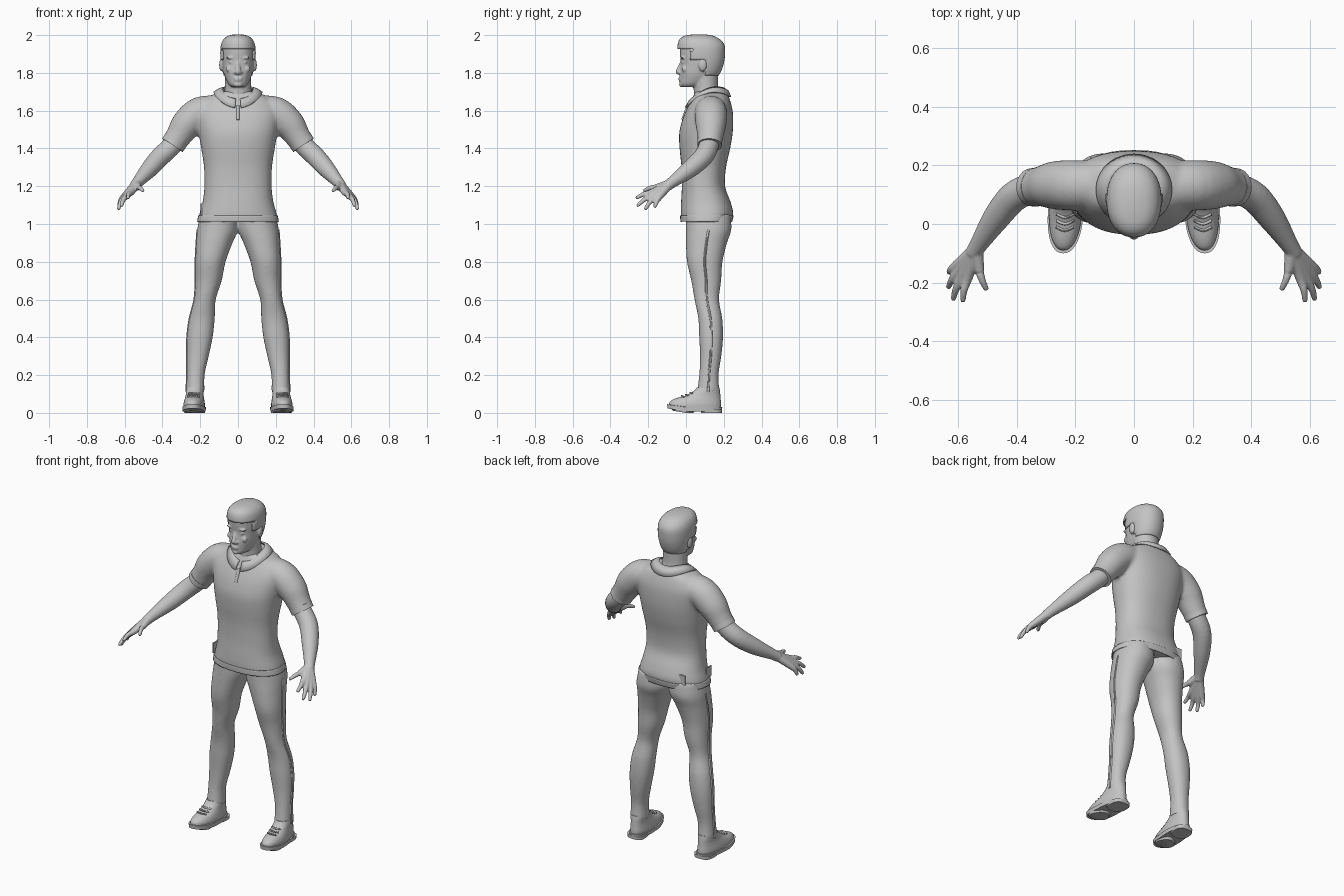
import bpy, bmesh, math
from mathutils import Vector

if "Cube" in bpy.data.objects:
    bpy.data.objects.remove(bpy.data.objects["Cube"], do_unlink=True)

grey = bpy.data.materials.new("plain grey")
grey.use_nodes = True
grey.diffuse_color = (0.55, 0.55, 0.55, 1)
grey.node_tree.nodes["Principled BSDF"].inputs["Base Color"].default_value = (0.55, 0.55, 0.55, 1)


def smooth_rows(rows, n=4):
    """Catmull-Rom interpolation of tuples."""
    out = []
    for i in range(len(rows) - 1):
        a, b, c, d = rows[max(i - 1, 0)], rows[i], rows[i + 1], rows[min(i + 2, len(rows) - 1)]
        for k in range(n):
            t = k / n
            out.append(tuple(
                q + t * (r - p) / 2 + t * t * (p - 2.5 * q + 2 * r - s / 2) + t ** 3 * (1.5 * (q - r) + (s - p) / 2)
                for p, q, r, s in zip(a, b, c, d)))
    return out + [rows[-1]]


def bridge(bm, rings, caps=True):
    loops = [[bm.verts.new(p) for p in ring] for ring in rings]
    n = len(loops[0])
    for a, b in zip(loops, loops[1:]):
        for i in range(n):
            bm.faces.new((a[i], a[(i + 1) % n], b[(i + 1) % n], b[i]))
    if caps:
        bm.faces.new(loops[0][::-1])
        bm.faces.new(loops[-1])


def loft(bm, rows, sides=40, power=2.0, caps=True, n=4):
    """Level rings from rows of (z, centre x, half width, front y, back y)."""
    rings = []
    for z, cx, hw, yf, yb in smooth_rows(rows, n):
        ring = []
        for i in range(sides):
            t = math.tau * i / sides
            c, s = math.cos(t), math.sin(t)
            e = 2 / power
            ring.append((cx + hw * math.copysign(abs(c) ** e, c),
                         (yf + yb) / 2 + (yb - yf) / 2 * math.copysign(abs(s) ** e, s), z))
        rings.append(ring)
    bridge(bm, rings, caps)


def tube(bm, rows, sides=16, n=4):
    """Round limb through rows of (x, y, z, radius)."""
    pts = smooth_rows(rows, n)
    rings = []
    for i, p in enumerate(pts):
        d = Vector(pts[min(i + 1, len(pts) - 1)][:3]) - Vector(pts[max(i - 1, 0)][:3])
        u = d.cross(Vector((0.2, 1, 0.1))).normalized()
        v = d.cross(u).normalized()
        rings.append([Vector(p[:3]) + p[3] * (u * math.cos(math.tau * k / sides) + v * math.sin(math.tau * k / sides))
                      for k in range(sides)])
    bridge(bm, rings)


def ball(bm, centre, radii):
    verts = bmesh.ops.create_uvsphere(bm, u_segments=20, v_segments=12, radius=1)["verts"]
    for v in verts:
        v.co = Vector(centre) + Vector([a * b for a, b in zip(v.co, radii)])


def box(bm, centre, size):
    verts = bmesh.ops.create_cube(bm, size=1)["verts"]
    for v in verts:
        v.co = Vector(centre) + Vector([a * b for a, b in zip(v.co, size)])


def finish(name, bm, mirror=False, voxel=0, relax=0, thick=0):
    bmesh.ops.recalc_face_normals(bm, faces=bm.faces)
    mesh = bpy.data.meshes.new(name)
    bm.to_mesh(mesh)
    bm.free()
    mesh.materials.append(grey)
    ob = bpy.data.objects.new(name, mesh)
    bpy.context.collection.objects.link(ob)
    bpy.ops.object.select_all(action="DESELECT")
    ob.select_set(True)
    bpy.context.view_layer.objects.active = ob
    bpy.ops.object.shade_smooth_by_angle(angle=math.radians(45))
    if mirror:
        ob.modifiers.new("Mirror", "MIRROR").use_mirror_merge = False
    if thick:
        m = ob.modifiers.new("Thickness", "SOLIDIFY")
        m.thickness, m.offset = thick, 0
    if voxel:
        m = ob.modifiers.new("Fuse", "REMESH")
        m.mode, m.voxel_size, m.use_smooth_shade = "VOXEL", voxel, True
    if relax:
        m = ob.modifiers.new("Relax", "SMOOTH")
        m.factor, m.iterations = 0.5, relax
    return ob


# Head, neck and facial features
skull = [(1.725, 0, .032, -.022, .06), (1.74, 0, .05, -.032, .1), (1.77, 0, .066, -.033, .15),
         (1.80, 0, .076, -.033, .175), (1.85, 0, .083, -.028, .192), (1.90, 0, .086, -.032, .198),
         (1.94, 0, .083, -.032, .195), (1.97, 0, .07, -.022, .172), (1.988, 0, .045, .005, .135),
         (1.995, 0, .015, .05, .09)]
bm = bmesh.new()
loft(bm, skull, power=2.2)
loft(bm, [(1.62, 0, .09, .05, .2), (1.67, 0, .076, .043, .185), (1.72, 0, .07, .04, .17), (1.79, 0, .07, .03, .17)])
tube(bm, [(0, -.018, 1.865, .009), (0, -.032, 1.83, .012), (0, -.04, 1.806, .015), (0, -.036, 1.795, .01)])
ball(bm, (0, -.032, 1.772), (.025, .009, .005))
ball(bm, (0, -.031, 1.761), (.021, .009, .006))
ball(bm, (0, -.024, 1.738), (.022, .013, .014))
for s in (-1, 1):
    ball(bm, (s * .015, -.034, 1.802), (.009, .011, .008))
    ball(bm, (s * .034, -.018, 1.857), (.014, .007, .006))
    ball(bm, (s * .036, -.018, 1.88), (.027, .012, .007))
    ball(bm, (s * .045, -.008, 1.82), (.02, .014, .018))
    ball(bm, (s * .088, .088, 1.842), (.012, .022, .034))
finish("head", bm, voxel=.005, relax=4)

# Short hair: a shell over the skull, trimmed along the hairline
bm = bmesh.new()
loft(bm, [(z + .005, x, w + .004, f - .009, b + .005) for z, x, w, f, b in skull], power=2.2)
trim = []
for f in bm.faces:
    c = f.calc_center_median()
    line = 1.925 if c.y < .03 else 1.87 if c.y < .1 else 1.79
    if c.z < line:
        trim.append(f)
bmesh.ops.delete(bm, geom=trim, context="FACES")
finish("hair", bm, thick=.008)

# Shirt body and short sleeves
body = [(1.015, 0, .212, -.025, .24), (1.06, 0, .203, -.028, .25), (1.12, 0, .187, -.026, .235),
        (1.2, 0, .178, -.022, .207), (1.3, 0, .18, -.024, .212), (1.4, 0, .195, -.034, .234),
        (1.48, 0, .208, -.036, .247), (1.55, 0, .22, -.02, .25), (1.6, 0, .222, .0, .247),
        (1.64, 0, .2, .02, .238), (1.67, 0, .165, .035, .228), (1.69, 0, .12, .043, .22),
        (1.703, 0, .085, .05, .21)]
bm = bmesh.new()
loft(bm, body, power=2.3)
for s in (-1, 1):
    tube(bm, [(s * .1, .13, 1.6, .08), (s * .2, .132, 1.588, .086), (s * .27, .132, 1.53, .082),
              (s * .31, .129, 1.472, .07), (s * .345, .125, 1.42, .063)], sides=28)
finish("shirt", bm, voxel=.01, relax=5)

# Sleeve bands
bm = bmesh.new()
tube(bm, [(.33, .126, 1.443, .066), (.347, .125, 1.417, .065)], sides=32)
finish("sleeve_bands", bm, mirror=True)

# Shirt hem
bm = bmesh.new()
loft(bm, [(1.012, 0, .214, -.027, .242), (1.045, 0, .208, -.029, .25)], power=2.3, caps=False)
finish("shirt_hem", bm, thick=.005)

# Fold-over collar, open at the front
bm = bmesh.new()
rows = []
for hw, yf, yb, base, tilt, dip in ((.08, .033, .197, 1.715, .03, .025), (.1, .02, .222, 1.712, .025, .032),
                                    (.128, -.004, .236, 1.694, .029, .05)):
    row = []
    for i in range(41):
        t = -math.pi / 2 + .12 + (math.tau - .24) * i / 40
        s = math.sin(t)
        row.append(bm.verts.new((hw * math.cos(t), (yf + yb) / 2 + (yb - yf) / 2 * s, base + tilt * s - dip * s * s)))
    rows.append(row)
for a, b in zip(rows, rows[1:]):
    for i in range(40):
        bm.faces.new((a[i], a[i + 1], b[i + 1], b[i]))
finish("collar", bm, thick=.008)

# Button placket, following the chest
bm = bmesh.new()
tube(bm, [(0, .012, 1.625, .009), (0, -.002, 1.59, .009), (0, -.017, 1.55, .009)])
finish("placket", bm)

# Small patches near the hem on the right side
bm = bmesh.new()
box(bm, (-.195, .063, 1.078), (.008, .05, .06))
box(bm, (-.125, .222, 1.07), (.05, .008, .06))
finish("hem_patches", bm)

# Bare arms and hands
bm = bmesh.new()
tube(bm, [(.29, .129, 1.5, .052), (.345, .122, 1.42, .052), (.41, .092, 1.357, .052), (.47, .02, 1.29, .046),
          (.528, -.068, 1.225, .031), (.548, -.1, 1.2, .028)], sides=24)
fingers = [((.566, -.18, 1.167), (.583, -.262, 1.138)), ((.586, -.18, 1.152), (.616, -.256, 1.098)),
           ((.6, -.165, 1.142), (.632, -.215, 1.08)), ((.605, -.142, 1.142), (.631, -.165, 1.09)),
           ((.528, -.15, 1.196), (.503, -.222, 1.176))]
for knuckle, tip in fingers:
    k, t = Vector(knuckle), Vector(tip)
    mid = k.lerp(t, .55) + Vector((.004, 0, .006))
    tube(bm, [(.538, -.085, 1.213, .024), (*k, .018), (*mid, .0125), (*t, .009), (*(t + (t - mid) * .1), .003)])
finish("arms", bm, mirror=True, voxel=.005, relax=3)

# Trousers: two legs that meet at the crotch
leg = [(.11, .226, .049, .058, .178), (.2, .224, .047, .07, .172), (.3, .213, .058, .074, .187),
       (.4, .202, .068, .07, .196), (.5, .19, .067, .065, .192), (.6, .175, .057, .045, .175),
       (.7, .156, .07, .028, .186), (.8, .146, .08, .005, .193), (.9, .125, .096, .0, .217),
       (.97, .108, .108, .0, .24), (1.05, .1, .1, .0, .235)]
bm = bmesh.new()
loft(bm, leg, power=2.15)
finish("trousers", bm, mirror=True, voxel=.01, relax=4)

# Raised outer side seams
bm = bmesh.new()
tube(bm, [(x + w - .003, (f + b) / 2, z, .007) for z, x, w, f, b in leg[:-1]], sides=8)
finish("side_seams", bm, mirror=True)

# Shoes: upper, sole, heel and laces
def shape_foot(bm):
    for v in bm.verts:
        v.co.x += .01 - .06 * v.co.y
        v.co.z += .16 * max(0, -v.co.y)

bm = bmesh.new()
loft(bm, [(.02, .225, .055, -.09, .186), (.045, .225, .056, -.086, .186), (.068, .225, .052, -.055, .184),
          (.092, .225, .047, .0, .182), (.115, .225, .046, .04, .18), (.135, .225, .044, .058, .177)], power=2.2)
shape_foot(bm)
finish("shoe_uppers", bm, mirror=True)

bm = bmesh.new()
loft(bm, [(.008, .225, .06, -.098, .19), (.03, .225, .061, -.1, .192)], power=2.3, n=1)
loft(bm, [(0, .225, .052, .08, .19), (.02, .225, .055, .075, .191)], power=3, n=1)
loft(bm, [(0, .225, .05, -.07, .04), (.015, .225, .055, -.085, .05)], n=1)
shape_foot(bm)
finish("shoe_soles", bm, mirror=True)

bm = bmesh.new()
for i in range(3):
    y, z = -.022 + .022 * i, .083 + .01 * i
    tube(bm, [(.195, y + .012, z, .005), (.225, y, z + .003, .005), (.255, y + .012, z, .005)], sides=8)
shape_foot(bm)
finish("laces", bm, mirror=True)
